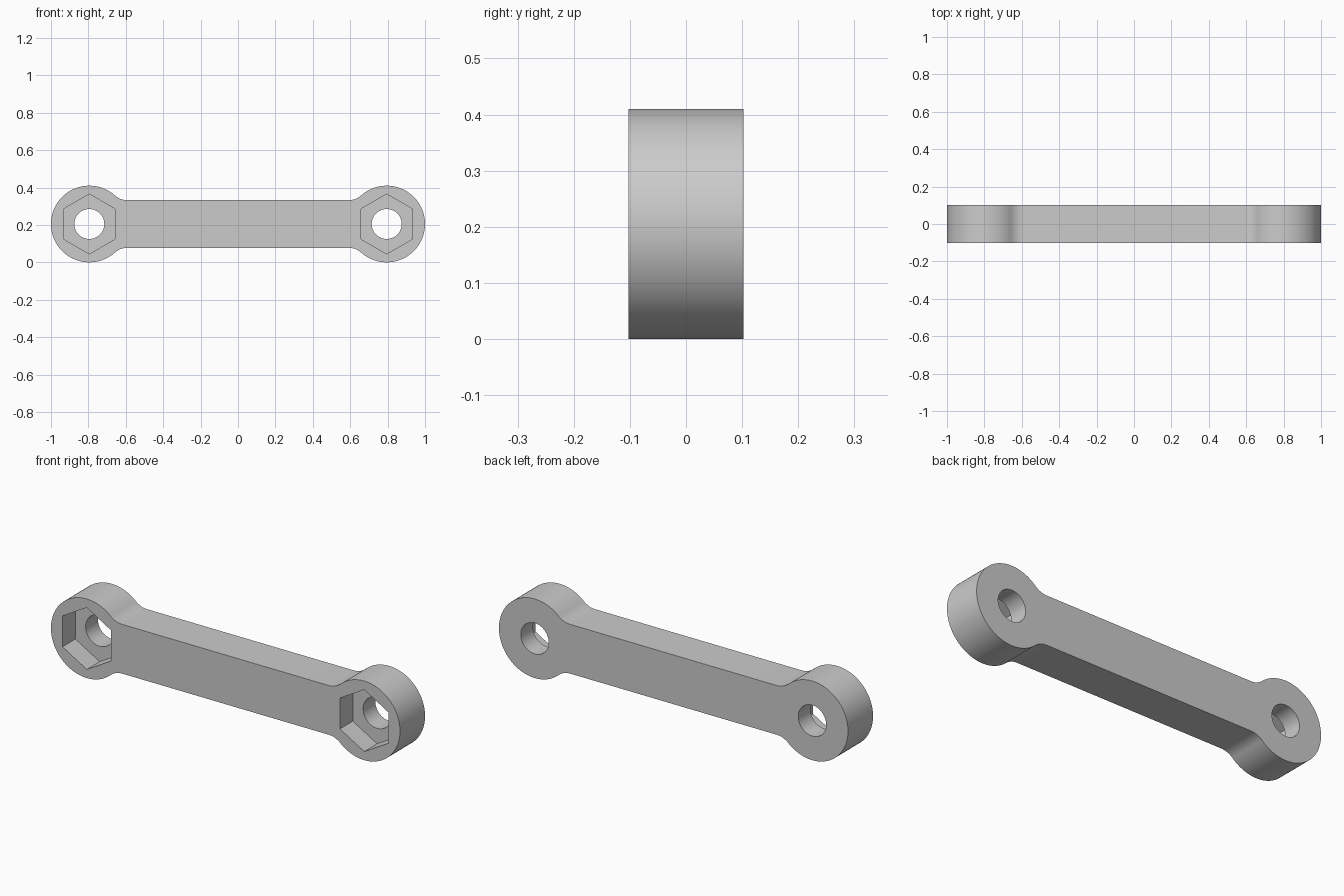
import bpy
import bmesh
import math

cube = bpy.data.objects.get("Cube")
if cube:
    bpy.data.objects.remove(cube, do_unlink=True)

HEAD_X, HEAD_R = 0.795, 0.205      # eye centre and radius
BAR_H, FILLET = 0.1275, 0.1        # half height of shank, blend radius
HALF_T = 0.1025                    # half thickness
HOLE_R, HEX_R, HEX_DEPTH = 0.08, 0.16, 0.105

steel = bpy.data.materials.new("grey_steel")
steel.use_nodes = True
steel.diffuse_color = (0.6, 0.6, 0.6, 1)
steel.node_tree.nodes["Principled BSDF"].inputs["Base Color"].default_value = (0.6, 0.6, 0.6, 1)


def arc(cx, cz, r, start, end, steps):
    """Points along an arc, angles in radians."""
    angles = [start + (end - start) * i / steps for i in range(steps + 1)]
    return [(cx + r * math.cos(a), cz + r * math.sin(a)) for a in angles]


def prism(name, points, y0, y1):
    """Extrude an x-z outline from y0 to y1."""
    bm = bmesh.new()
    face = bm.faces.new([bm.verts.new((x, y0, z + HEAD_R)) for x, z in points])
    grown = bmesh.ops.extrude_face_region(bm, geom=[face])["geom"]
    moved = [v for v in grown if isinstance(v, bmesh.types.BMVert)]
    bmesh.ops.translate(bm, verts=moved, vec=(0, y1 - y0, 0))
    bmesh.ops.recalc_face_normals(bm, faces=bm.faces)
    mesh = bpy.data.meshes.new(name)
    bm.to_mesh(mesh)
    bm.free()
    mesh.materials.append(steel)
    obj = bpy.data.objects.new(name, mesh)
    bpy.context.collection.objects.link(obj)
    return obj


# Link outline: upper right quarter, then mirrored around
rise = BAR_H + FILLET
run = math.sqrt((HEAD_R + FILLET) ** 2 - rise ** 2)
touch = math.atan2(rise, -run)
quarter = arc(HEAD_X, 0, HEAD_R, 0, touch, 40)
quarter += arc(HEAD_X - run, rise, FILLET, touch - math.pi, -math.pi / 2, 12)[1:]
upper = quarter + [(-x, z) for x, z in reversed(quarter)]
outline = upper + [(x, -z) for x, z in reversed(upper[1:-1])]
link = prism("link_bar", outline, -HALF_T, HALF_T)

# Through holes and hexagonal nut pockets in the front
cutters = []
for side, x in (("left", HEAD_X), ("right", -HEAD_X)):
    circle = arc(x, 0, HOLE_R, 0, math.tau, 64)[:-1]
    hexagon = arc(x, 0, HEX_R, math.pi / 2, math.pi / 2 + math.tau, 6)[:-1]
    cutters.append(prism(side + "_hole_cutter", circle, -0.3, 0.3))
    cutters.append(prism(side + "_nut_pocket_cutter", hexagon, -0.3, HEX_DEPTH - HALF_T))

bpy.ops.object.select_all(action="DESELECT")
link.select_set(True)
bpy.context.view_layer.objects.active = link
for cutter in cutters:
    cutter.hide_render = True
    mod = link.modifiers.new(cutter.name, "BOOLEAN")
    mod.operation = "DIFFERENCE"
    mod.solver = "EXACT"
    mod.object = cutter
    bpy.ops.object.modifier_apply(modifier=mod.name)
    bpy.data.objects.remove(cutter, do_unlink=True)

bpy.ops.object.shade_smooth_by_angle(angle=math.radians(30))
